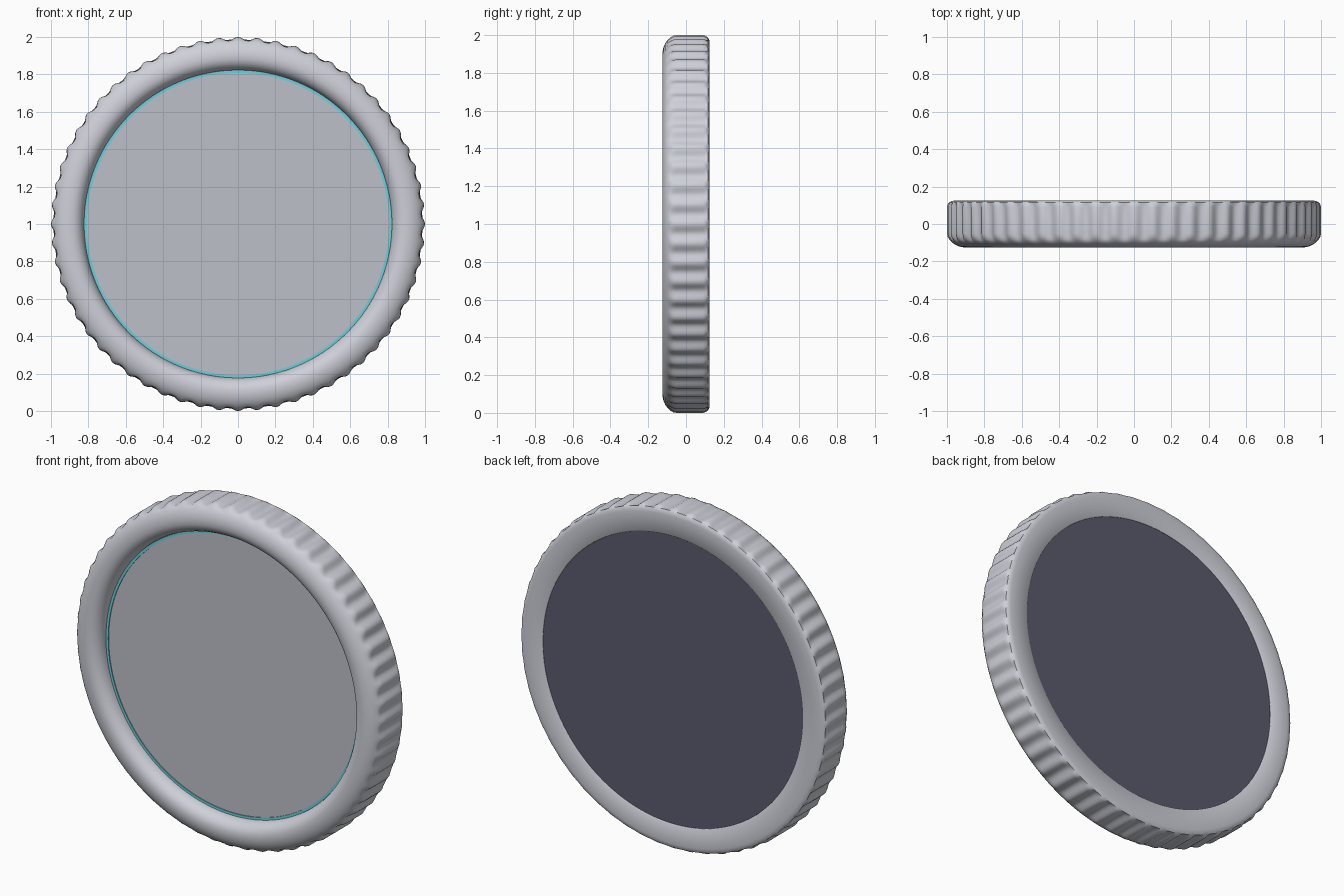
import bpy, bmesh, math

if "Cube" in bpy.data.objects:
    bpy.data.objects.remove(bpy.data.objects["Cube"])

SEG = 480          # lathe steps around the ring
FLUTES = 60        # grip grooves on the rim


def material(name, rgb):
    m = bpy.data.materials.new(name)
    m.diffuse_color = (*rgb, 1.0)
    m.use_nodes = True
    m.node_tree.nodes["Principled BSDF"].inputs["Base Color"].default_value = m.diffuse_color
    return m


METAL = material("light_metal", (0.62, 0.63, 0.69))
GLASS = material("grey_glass", (0.51, 0.53, 0.59))
CYAN = material("cyan_trim", (0.15, 0.63, 0.70))
DARK = material("dark_back", (0.10, 0.105, 0.15))


def lathe(name, profile, mat, seg=SEG, closed=True, shape=None, angle=40):
    """Spin (radius, y) points around the y axis through z = 1."""
    bm = bmesh.new()
    rings = []
    for i in range(seg):
        a = 2 * math.pi * i / seg
        ring = []
        for r, y in profile:
            if shape:
                r = shape(r, y, a)
            ring.append(bm.verts.new((r * math.cos(a), y, 1 + r * math.sin(a))))
        rings.append(ring)
    n = len(profile)
    for i in range(seg):
        p, q = rings[i], rings[(i + 1) % seg]
        for j in range(n if closed else n - 1):
            k = (j + 1) % n
            bm.faces.new((p[j], p[k], q[k], q[j]))
    bmesh.ops.remove_doubles(bm, verts=bm.verts, dist=1e-5)
    bmesh.ops.recalc_face_normals(bm, faces=bm.faces)
    me = bpy.data.meshes.new(name)
    bm.to_mesh(me)
    bm.free()
    me.materials.append(mat)
    for f in me.polygons:
        f.use_smooth = True
    me.set_sharp_from_angle(angle=math.radians(angle))
    ob = bpy.data.objects.new(name, me)
    bpy.context.collection.objects.link(ob)
    return ob


def disc(name, radius, y0, y1, mat):
    return lathe(name, [(0, y0), (radius, y0), (radius, y1), (0, y1)], mat,
                 seg=120, closed=False)


def flute(r, y, a):
    """Scallop the outer rim, fading out towards front and back edges."""
    if r < 0.97:
        return r
    fade = min(1, max(0, (y + 0.095) / 0.03), max(0, (0.118 - y) / 0.02))
    return r - 0.018 * fade * (0.5 - 0.5 * math.cos(FLUTES * a))


# Bezel ring: rounded front, fluted rim, flat back
bezel = [(0.822, -0.030), (0.823, -0.060), (0.829, -0.083), (0.842, -0.103),
         (0.860, -0.117), (0.882, -0.125), (0.910, -0.125), (0.935, -0.120),
         (0.957, -0.110), (0.975, -0.097), (0.988, -0.083), (0.997, -0.067),
         (1.000, -0.050), (1.000, 0.020), (1.000, 0.090), (0.996, 0.104),
         (0.988, 0.116), (0.974, 0.123), (0.960, 0.125),
         (0.850, 0.125), (0.845, 0.121), (0.845, 0.100), (0.822, 0.100)]
lathe("bezel_ring", bezel, METAL, shape=flute)

# Recessed front glass with a thin cyan trim
disc("front_glass", 0.815, -0.045, -0.030, GLASS)
lathe("cyan_trim_ring", [(0.808, -0.040), (0.808, -0.050), (0.824, -0.050),
                         (0.824, -0.040)], CYAN, seg=120)

# Back cover
disc("back_cover", 0.845, 0.105, 0.120, DARK)
